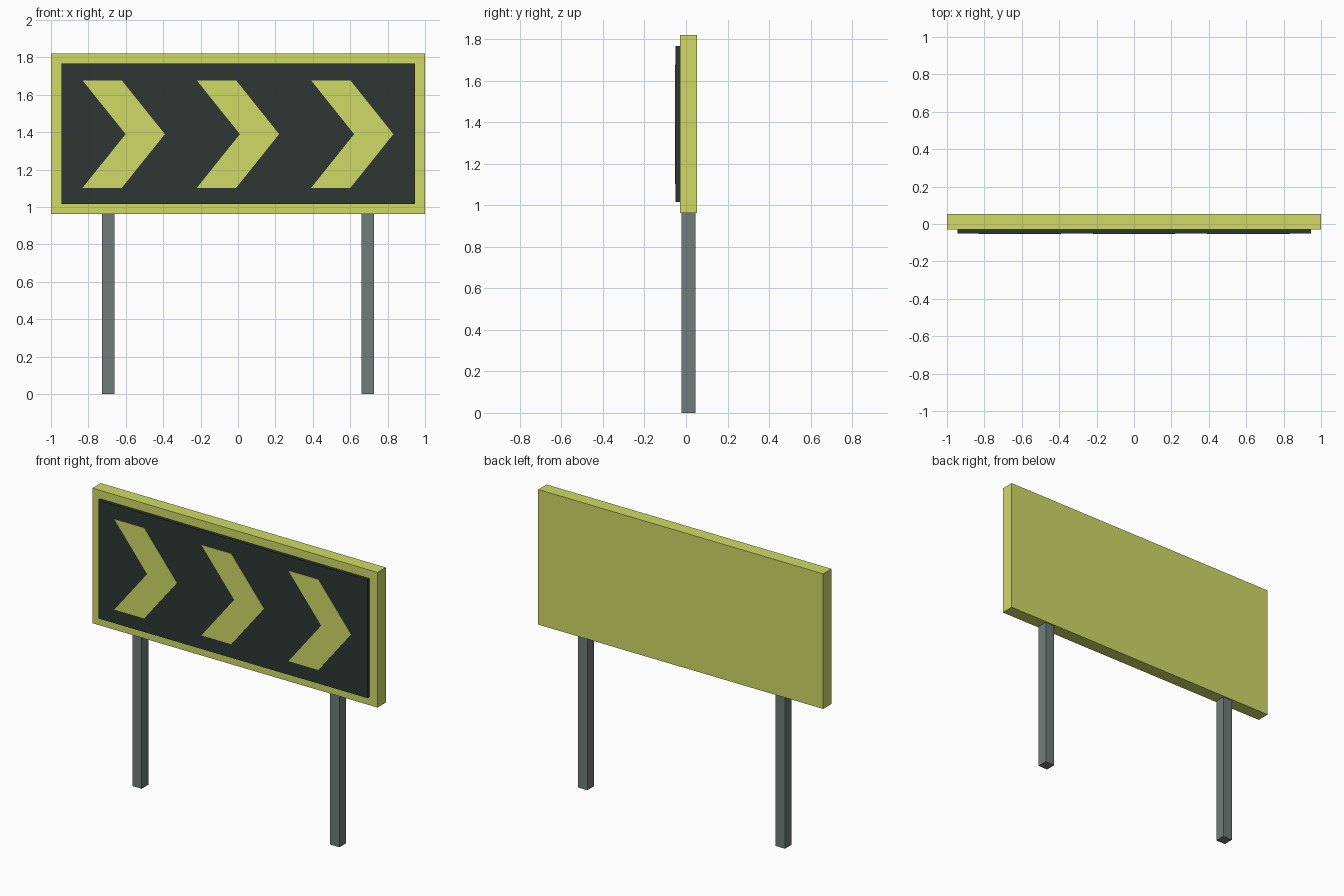
import bpy
import bmesh

if "Cube" in bpy.data.objects:
    bpy.data.objects.remove(bpy.data.objects["Cube"])


def material(name, rgb):
    m = bpy.data.materials.new(name)
    m.diffuse_color = (*rgb, 1)
    m.use_nodes = True
    m.node_tree.nodes["Principled BSDF"].inputs["Base Color"].default_value = m.diffuse_color
    return m


lime = material("lime", (0.62, 0.71, 0.13))
dark = material("dark_panel", (0.026, 0.037, 0.033))
steel = material("post_grey", (0.16, 0.20, 0.19))


def plate(name, outline, y0, y1, mat):
    """Extrude an (x, z) outline from y0 (front) to y1 (back)."""
    bm = bmesh.new()
    face = bm.faces.new([bm.verts.new((x, y0, z)) for x, z in outline])
    ext = bmesh.ops.extrude_face_region(bm, geom=[face], use_keep_orig=True)
    verts = [g for g in ext["geom"] if isinstance(g, bmesh.types.BMVert)]
    bmesh.ops.translate(bm, verts=verts, vec=(0, y1 - y0, 0))
    bmesh.ops.recalc_face_normals(bm, faces=bm.faces)
    mesh = bpy.data.meshes.new(name)
    bm.to_mesh(mesh)
    bm.free()
    mesh.materials.append(mat)
    ob = bpy.data.objects.new(name, mesh)
    bpy.context.collection.objects.link(ob)
    return ob


def rect(x0, x1, z0, z1):
    return [(x0, z0), (x1, z0), (x1, z1), (x0, z1)]


# Backing board and raised dark panel
plate("backing_board", rect(-1, 1, 0.963, 1.82), -0.03, 0.053, lime)
plate("dark_panel", rect(-0.945, 0.945, 1.016, 1.767), -0.051, -0.029, dark)

# Three chevrons pointing right
arrow = [(-0.22, 1.103), (-0.01, 1.103), (0.22, 1.39),
         (-0.01, 1.677), (-0.22, 1.677), (0.01, 1.39)]
for i in (-1, 0, 1):
    plate(f"chevron_{i + 2}", [(x + 0.611 * i, z) for x, z in arrow],
          -0.053, -0.05, lime)

# Square posts
for side, x in (("left", -0.694), ("right", 0.694)):
    plate(f"post_{side}", rect(x - 0.033, x + 0.033, 0, 0.97),
          -0.021, 0.045, steel)
